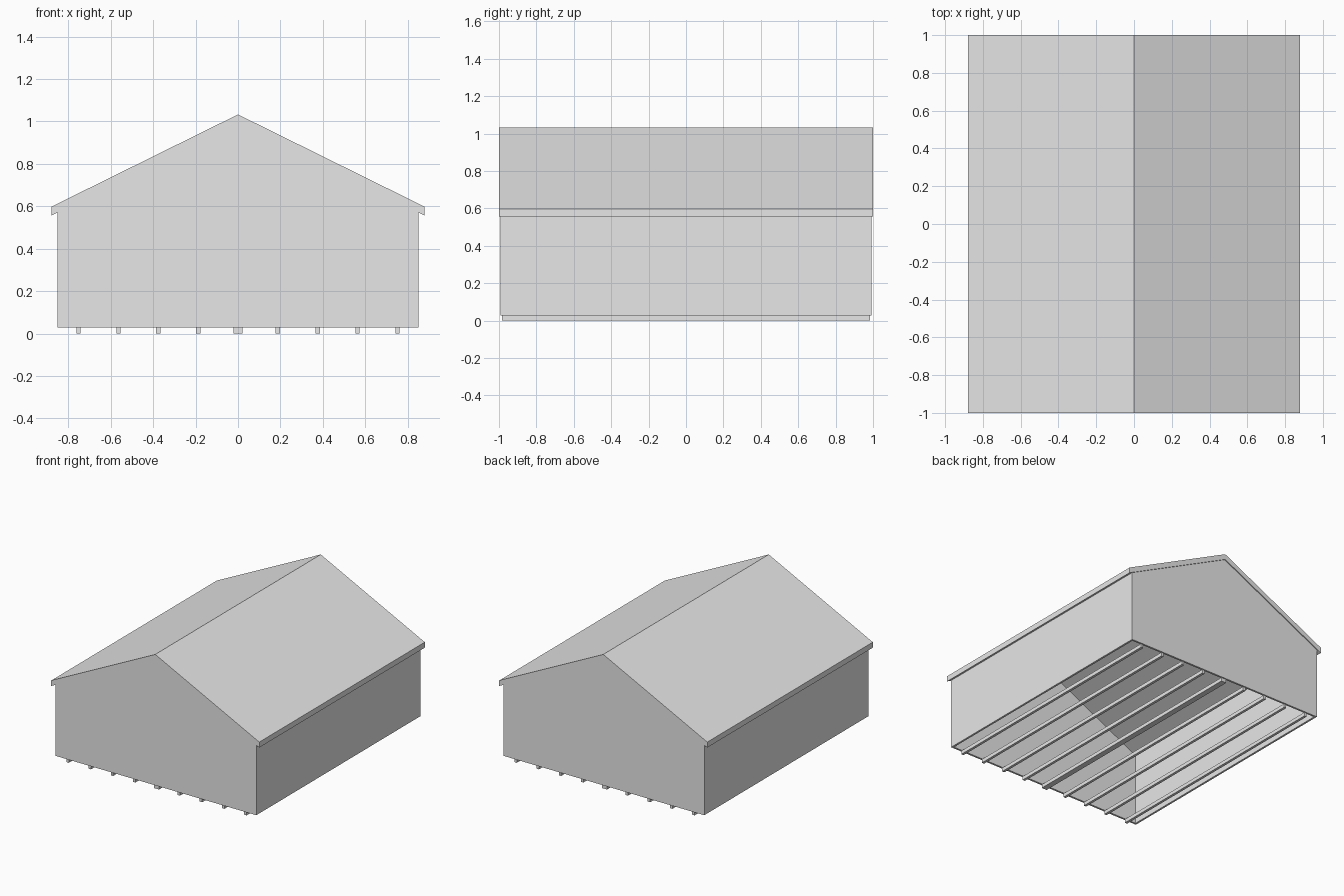
import bpy
import bmesh

cube = bpy.data.objects.get("Cube")
if cube:
    bpy.data.objects.remove(cube, do_unlink=True)

# Single plain grey
grey = bpy.data.materials.new("plain_grey")
grey.use_nodes = True
colour = (0.8, 0.8, 0.8, 1)
grey.diffuse_color = colour
grey.node_tree.nodes["Principled BSDF"].inputs["Base Color"].default_value = colour


def prism(name, outline, y0, y1):
    """Extrude an x-z outline along y."""
    bm = bmesh.new()
    face = bm.faces.new([bm.verts.new((x, y0, z)) for x, z in outline])
    ext = bmesh.ops.extrude_face_region(bm, geom=[face])
    moved = [v for v in ext["geom"] if isinstance(v, bmesh.types.BMVert)]
    bmesh.ops.translate(bm, verts=moved, vec=(0, y1 - y0, 0))
    bmesh.ops.recalc_face_normals(bm, faces=bm.faces[:])
    mesh = bpy.data.meshes.new(name)
    bm.to_mesh(mesh)
    bm.free()
    mesh.materials.append(grey)
    obj = bpy.data.objects.new(name, mesh)
    bpy.context.collection.objects.link(obj)
    return obj


def box(name, x0, x1, z0, z1, half_y):
    return prism(name, [(x0, z0), (x1, z0), (x1, z1), (x0, z1)], -half_y, half_y)


RIDGE, EAVE, EAVE_X = 1.033, 0.598, 0.88
SLAB = 0.042
WALL_X, WALL_Y, WALL_T, BASE = 0.85, 0.993, 0.015, 0.028
SLOPE = (RIDGE - EAVE) / EAVE_X


def under_roof(x):
    return RIDGE - SLAB - SLOPE * abs(x)


# Gabled roof slab with vertical eave faces
prism("roof", [(-EAVE_X, EAVE), (0, RIDGE), (EAVE_X, EAVE),
               (EAVE_X, EAVE - SLAB), (0, RIDGE - SLAB), (-EAVE_X, EAVE - SLAB)], -1, 1)

# Side walls, open inside
for side, s in (("left", 1), ("right", -1)):
    inner = WALL_X - WALL_T
    prism(side + "_wall", [(s * inner, BASE), (s * WALL_X, BASE),
                           (s * WALL_X, under_roof(WALL_X)),
                           (s * inner, under_roof(inner))], -WALL_Y, WALL_Y)

# Gable walls fitted between the side walls
gx = WALL_X - WALL_T
gable = [(-gx, BASE), (gx, BASE), (gx, under_roof(gx)),
         (0, under_roof(0)), (-gx, under_roof(gx))]
prism("front_gable_wall", gable, -WALL_Y, -WALL_Y + WALL_T)
prism("back_gable_wall", gable, WALL_Y - WALL_T, WALL_Y)

# Floor runners, the middle one doubled in width
for i in range(-4, 5):
    x = i * 0.188
    half = 0.022 if i == 0 else 0.01
    box("floor_runner", x - half, x + half, 0, BASE, 0.985)
